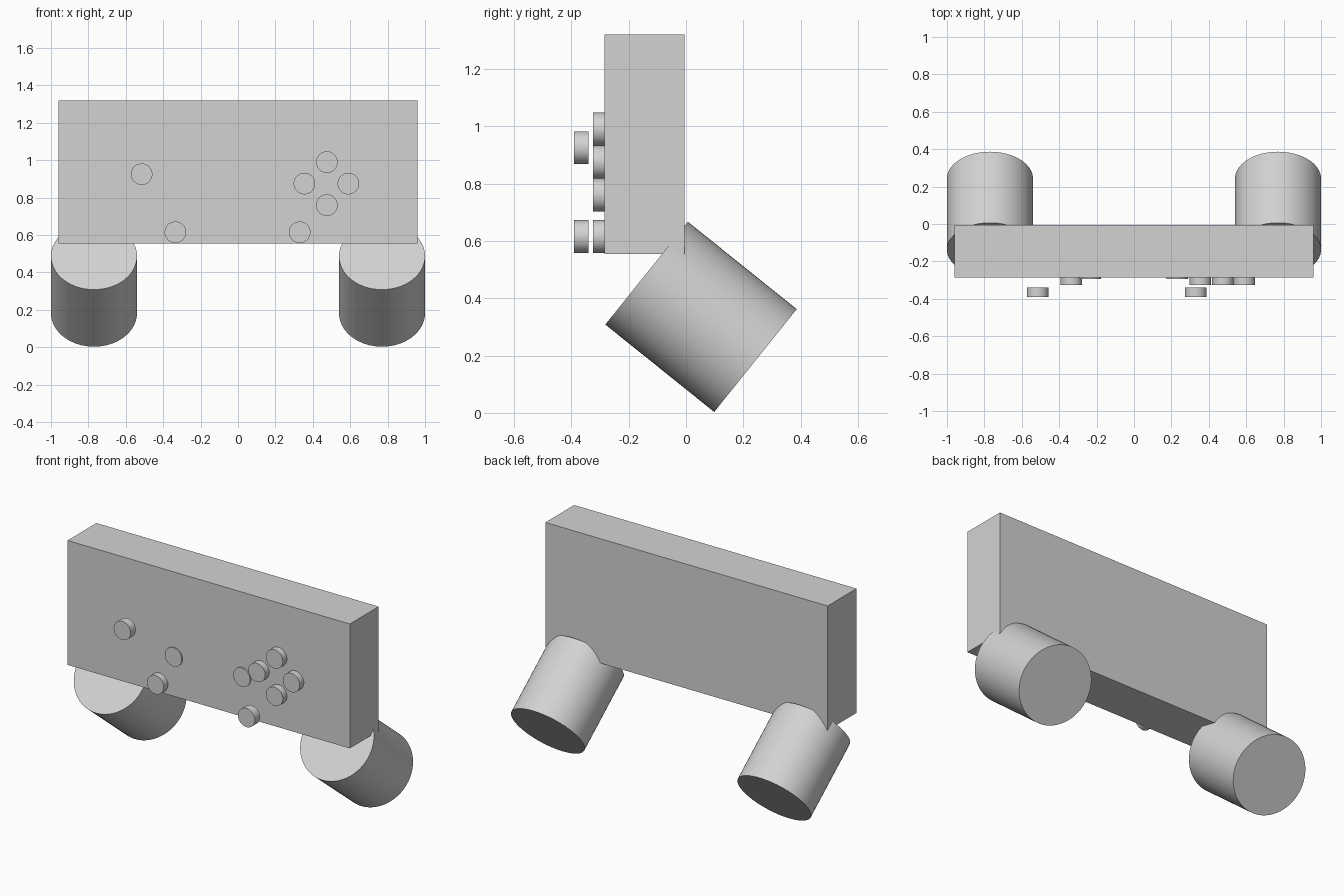
import bpy
import math
from mathutils import Vector

cube = bpy.data.objects.get("Cube")
if cube:
    bpy.data.objects.remove(cube, do_unlink=True)

grey = bpy.data.materials.new("light_grey")
grey.use_nodes = True
colour = (0.65, 0.65, 0.65, 1)
grey.diffuse_color = colour
grey.node_tree.nodes["Principled BSDF"].inputs["Base Color"].default_value = colour


def finish(name):
    obj = bpy.context.object
    obj.name = name
    obj.data.materials.append(grey)
    return obj


def cylinder(name, centre, axis, radius, depth, sides):
    turn = Vector(axis).to_track_quat("Z", "Y").to_euler()
    bpy.ops.mesh.primitive_cylinder_add(
        vertices=sides, radius=radius, depth=depth, location=centre, rotation=turn)
    bpy.ops.object.shade_smooth_by_angle(angle=math.radians(30))
    return finish(name)


# Main slab
bpy.ops.mesh.primitive_cube_add(size=1, location=(0, -0.145, 0.9375))
body = finish("body")
body.scale = (1.92, 0.28, 0.765)

# Tilted hand grips, left and right
for side, x in (("left", 0.77), ("right", -0.77)):
    cylinder(side + "_grip", (x, 0.0525, 0.335), (0, 0.78, -0.626), 0.23, 0.487, 64)

# Buttons and sticks: x, z and the y of the front face
controls = {
    "right_stick": (-0.515, 0.925, -0.39),
    "left_stick": (0.33, 0.615, -0.39),
    "direction_pad": (-0.335, 0.615, -0.325),
    "right_menu_button": (-0.235, 0.80, -0.293),
    "left_menu_button": (0.23, 0.80, -0.293),
    "inner_button": (0.355, 0.875, -0.325),
    "outer_button": (0.59, 0.875, -0.325),
    "upper_button": (0.475, 0.99, -0.325),
    "lower_button": (0.475, 0.76, -0.325),
}
thickness = 0.05
for name, (x, z, front) in controls.items():
    cylinder(name, (x, front + thickness / 2, z), (0, -1, 0), 0.0575, thickness, 48)
